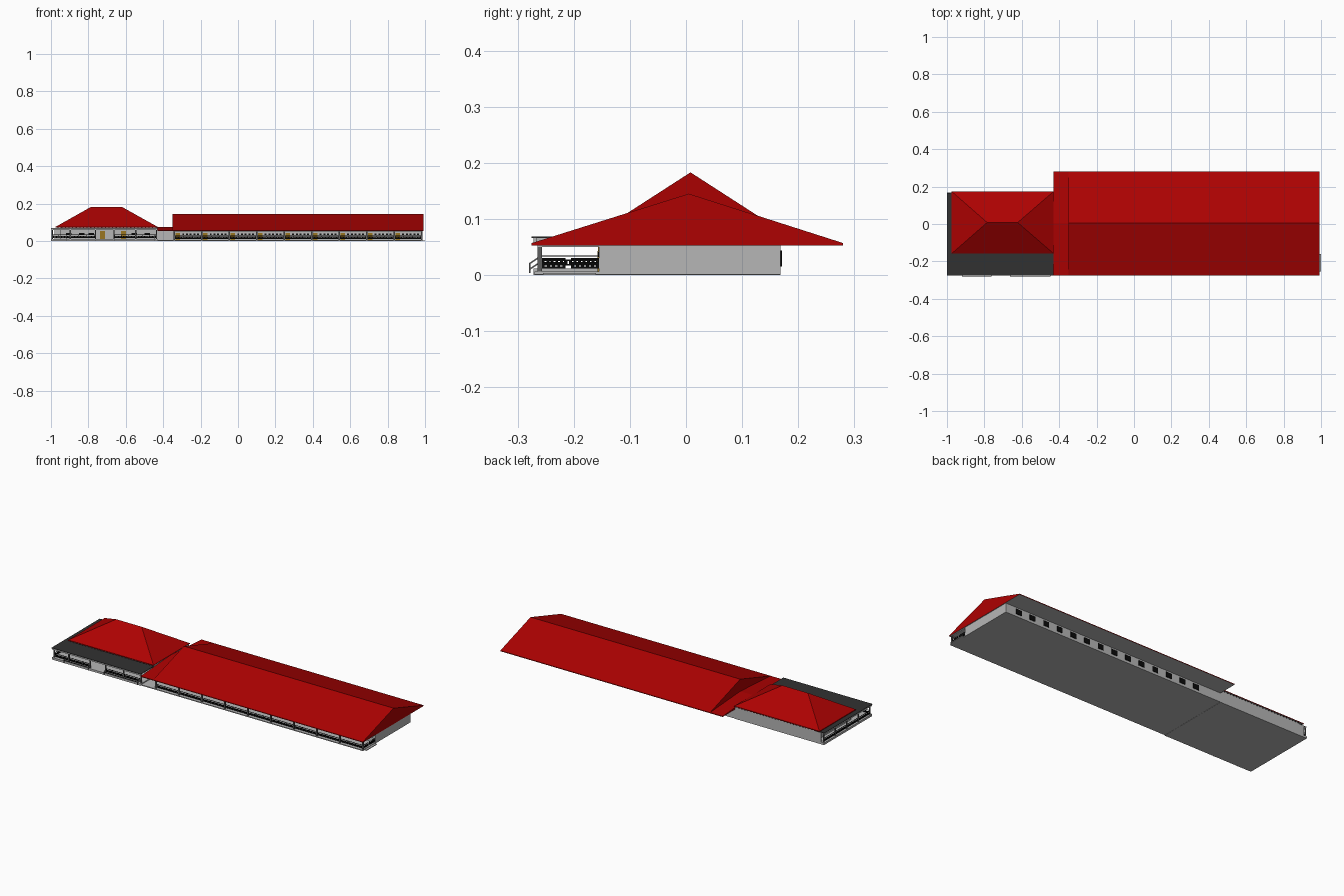
import bpy, bmesh
from mathutils import Matrix

if "Cube" in bpy.data.objects:
    bpy.data.objects.remove(bpy.data.objects["Cube"])


def material(name, r, g, b):
    m = bpy.data.materials.new(name)
    m.use_nodes = True
    m.diffuse_color = (r, g, b, 1)
    m.node_tree.nodes["Principled BSDF"].inputs["Base Color"].default_value = (r, g, b, 1)
    return m


red = material("roof red", 0.42, 0.0005, 0.0005)
wall = material("wall grey", 0.47, 0.47, 0.47)
dark = material("dark grey", 0.031, 0.031, 0.031)
post = material("post grey", 0.11, 0.11, 0.11)
black = material("railing black", 0.003, 0.003, 0.003)
ochre = material("door ochre", 0.32, 0.18, 0.015)


def finish(name, bm, mats):
    bmesh.ops.recalc_face_normals(bm, faces=bm.faces)
    if len(mats) > 1:  # undersides take the second colour
        for f in bm.faces:
            f.material_index = int(f.normal.z < -0.9)
    me = bpy.data.meshes.new(name)
    bm.to_mesh(me)
    bm.free()
    for m in mats:
        me.materials.append(m)
    bpy.context.collection.objects.link(bpy.data.objects.new(name, me))


def boxes(name, items, *mats):
    """One object from boxes given as (x0, x1, y0, y1, z0, z1)."""
    bm = bmesh.new()
    for x0, x1, y0, y1, z0, z1 in items:
        mat = Matrix.Translation(((x0 + x1) / 2, (y0 + y1) / 2, (z0 + z1) / 2))
        mat @= Matrix.Diagonal((x1 - x0, y1 - y0, z1 - z0, 1))
        bmesh.ops.create_cube(bm, size=1, matrix=mat)
    finish(name, bm, mats)


def extruded(name, x0, x1, profile, *mats):
    """Extrude a (y, z) profile along x."""
    bm = bmesh.new()
    face = bm.faces.new([bm.verts.new((x0, y, z)) for y, z in profile])
    ext = bmesh.ops.extrude_face_region(bm, geom=[face])["geom"]
    bmesh.ops.translate(bm, vec=(x1 - x0, 0, 0),
                        verts=[v for v in ext if isinstance(v, bmesh.types.BMVert)])
    finish(name, bm, mats)


def steps(start, stop, count):
    return [start + (stop - start) * i / (count - 1) for i in range(count)]


FRONT, WALL_Y, BACK = -0.265, -0.155, 0.168
SPLIT = -0.43  # where the two wings meet
END = 0.987    # far end of the long wing

# Floor slabs
boxes("long_wing_floor", [(SPLIT, END, -0.27, BACK, 0.001, 0.006)], wall)
boxes("hall_floor", [(-1, SPLIT, -0.272, BACK, 0, 0.012)], wall)
boxes("end_step", [(END, 1, -0.255, -0.16, 0, 0.004)], wall)

# Walls
boxes("long_wing_walls", [(SPLIT, END, WALL_Y, BACK, 0.005, 0.054)], wall)
boxes("hall_walls", [(-0.95, SPLIT, WALL_Y + 0.005, BACK, 0.01, 0.074),
                     (-0.98, -0.95, BACK - 0.006, BACK, 0.01, 0.066)], wall)

# Long gable roof with the low link roof beside it
for name, x0, x1, height in (("long_wing_roof", -0.35, 0.991, 0.145),
                             ("link_roof", SPLIT, -0.35, 0.075)):
    extruded(name, x0, x1, [(-0.275, 0.053), (0.28, 0.053), (0.28, 0.057),
                            (0.005, height), (-0.275, 0.057)], red, wall)

# Hipped roof of the hall
bm = bmesh.new()
low, top = [[bm.verts.new((x, y, z)) for x, y in
             ((-0.975, -0.158), (SPLIT, -0.158), (SPLIT, 0.174), (-0.975, 0.174))]
            for z in (0.072, 0.076)]
ridge = [bm.verts.new((x, 0.008, 0.183)) for x in (-0.785, -0.622)]
bm.faces.new(low)
for i in range(4):
    j = (i + 1) % 4
    bm.faces.new((low[i], low[j], top[j], top[i]))
bm.faces.new((top[0], top[1], ridge[1], ridge[0]))
bm.faces.new((top[2], top[3], ridge[0], ridge[1]))
bm.faces.new((top[1], top[2], ridge[1]))
bm.faces.new((top[3], top[0], ridge[0]))
finish("hall_roof", bm, (red, wall))

# Rafter ends under the hall eaves
boxes("rafter_ends", [(x, x + 0.006, y, y + 0.005, 0.068, 0.072)
                      for x in steps(-0.965, -0.44, 28) for y in (-0.158, 0.168)], dark)

# Flat veranda roof around the hall, with pale fascia
boxes("veranda_roof", [(-1, SPLIT, -0.275, WALL_Y, 0.066, 0.069),
                       (-1, -0.95, WALL_Y, 0.165, 0.066, 0.069)], dark, wall)
boxes("veranda_fascia", [(-0.998, SPLIT, -0.272, -0.266, 0.058, 0.0665),
                         (-0.998, -0.992, -0.266, 0.165, 0.058, 0.0665)], wall)

# Posts
hall_x = [-0.995, -0.9, -0.765, -0.665, -0.55, -0.438]
hall_y = steps(-0.155, 0.159, 4)
long_x = steps(-0.345, END - 0.009, 10)
boxes("hall_posts", [(x, x + 0.006, FRONT, FRONT + 0.006, 0.01, 0.06) for x in hall_x]
      + [(-0.997, -0.991, y, y + 0.006, 0.01, 0.06) for y in hall_y], post)
boxes("long_wing_posts", [(x, x + 0.008, FRONT, FRONT + 0.008, 0.005, 0.054)
                          for x in long_x], post)
boxes("long_wing_beam", [(-0.345, END, FRONT, FRONT + 0.006, 0.05, 0.054),
                         (END - 0.006, END, FRONT, WALL_Y, 0.05, 0.054)], wall)


def railing(name, a, b, along_x, fixed, z):
    """A handrail above a close band of balusters between a and b."""
    n = max(3, int((b - a) / 0.008))
    spans = [(a, b, z, z + 0.003), (a, b, z + 0.008, z + 0.011),
             (a, b, z + 0.016, z + 0.018)]
    spans += [(p, p + 0.005, z, z + 0.011) for p in steps(a, b - 0.005, n)]
    spans += [(p, p + 0.002, z + 0.011, z + 0.016) for p in steps(a, b - 0.002, 4)]
    w = (fixed, fixed + 0.003)
    boxes(name, [((p, q) + w if along_x else w + (p, q)) + (l, h)
                 for p, q, l, h in spans], black)


for i, (a, b) in enumerate(zip(hall_x, hall_x[1:])):
    if i != 2:  # entrance gap
        railing(f"hall_railing_{i}", a + 0.006, b, True, FRONT + 0.002, 0.017)
railing("hall_side_railing", FRONT, 0.16, False, -0.995, 0.017)
for i, (a, b) in enumerate(zip(long_x, long_x[1:])):
    railing(f"long_wing_railing_{i}", a + 0.008, b, True, FRONT + 0.003, 0.012)
for i, (a, b) in enumerate(((FRONT + 0.008, -0.215), (-0.205, WALL_Y))):
    railing(f"long_wing_end_railing_{i}", a, b, False, END - 0.005, 0.012)

# Outer bars before the hall, held by sloping brackets beside the entrance
for side, x0, x1 in (("right", -0.92, -0.764), ("left", -0.663, -0.45)):
    boxes(f"{side}_outer_bar", [(x0, x1, -0.28, -0.277, 0.018, 0.021)], dark)
    for end, x in (("outer", x0), ("inner", x1)):
        for level, z in (("upper", 0.018), ("lower", 0.008)):
            extruded(f"{side}_{end}_{level}_bracket", x, x + 0.003,
                     [(-0.28, z), (-0.262, z + 0.012), (-0.262, z + 0.015),
                      (-0.28, z + 0.003)], post)
        boxes(f"{side}_{end}_bracket_post",
              [(x, x + 0.003, -0.28, -0.277, 0.004, 0.021)], post)

# Doors
door_x = [x + 0.012 for x in long_x[:-1]]
boxes("long_wing_doors", [(x, x + 0.022, WALL_Y - 0.003, WALL_Y + 0.002, 0.006, 0.043)
                          for x in door_x], ochre)
boxes("hall_doors", [(x, x + 0.025, WALL_Y - 0.002, WALL_Y + 0.006, 0.012, 0.054)
                     for x in (-0.737, -0.625)], ochre)

# Windows
boxes("front_windows", [(x + d, x + d + 0.01, WALL_Y - 0.002, WALL_Y + 0.002, 0.032, 0.041)
                        for x in door_x for d in (0.035, 0.055, 0.075, 0.095, 0.115)], black)
boxes("hall_windows", [(x, x + 0.03, WALL_Y - 0.001, WALL_Y + 0.006, 0.034, 0.044)
                       for x in (-0.92, -0.85, -0.8, -0.57, -0.5)], black)
boxes("back_windows", [(x - 0.018, x + 0.018, BACK - 0.002, BACK + 0.003, 0.015, 0.044)
                       for x in steps(-0.268, 0.902, 14)], black)
